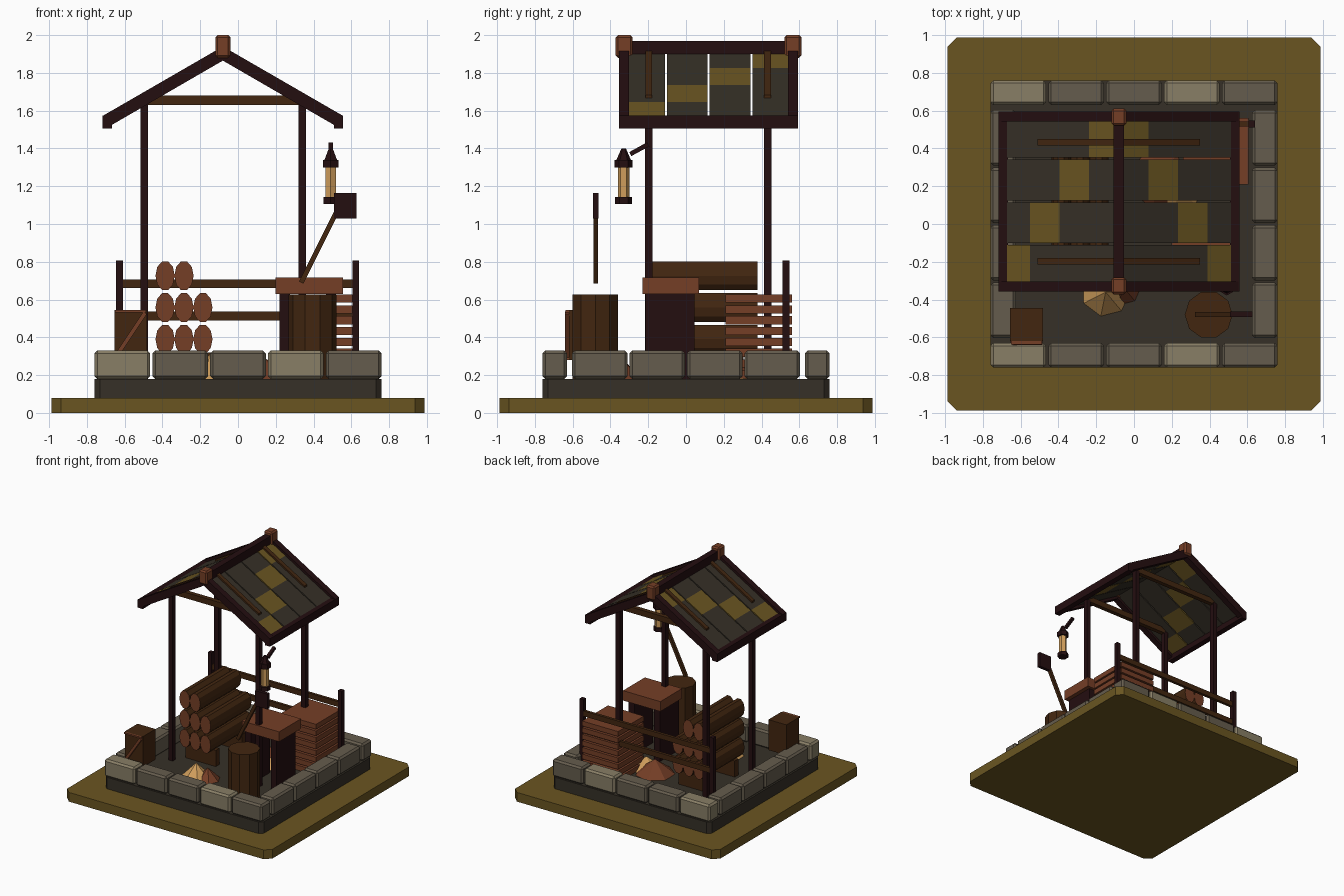
import bpy, bmesh, math
from mathutils import Vector, Matrix

if "Cube" in bpy.data.objects:
    bpy.data.objects.remove(bpy.data.objects["Cube"])


def material(name, r, g, b):
    m = bpy.data.materials.new(name)
    lin = [((c / 255 + 0.055) / 1.055) ** 2.4 for c in (r, g, b)]
    m.diffuse_color = (*lin, 1)
    m.use_nodes = True
    m.node_tree.nodes["Principled BSDF"].inputs["Base Color"].default_value = m.diffuse_color
    return m


OLIVE = material("olive moss", 106, 85, 33)
DARK = material("dark slate", 54, 48, 39)
STONE = material("grey stone", 101, 92, 77)
PALE = material("pale stone", 136, 126, 102)
BLACKWOOD = material("dark maroon timber", 36, 14, 16)
BROWN = material("brown wood", 66, 38, 16)
RED = material("red brown wood", 117, 62, 38)
AMBER = material("amber", 208, 158, 92)


def finish(name, bm, *mats):
    bmesh.ops.recalc_face_normals(bm, faces=bm.faces[:])
    me = bpy.data.meshes.new(name)
    bm.to_mesh(me)
    bm.free()
    for m in mats:
        me.materials.append(m)
    ob = bpy.data.objects.new(name, me)
    bpy.context.collection.objects.link(ob)
    return ob


def box(name, x, y, z, mat, bevel=0):
    """Box from (min, max) ranges."""
    bm = bmesh.new()
    size = [r[1] - r[0] for r in (x, y, z)]
    mid = [(r[0] + r[1]) / 2 for r in (x, y, z)]
    bmesh.ops.create_cube(bm, size=1, matrix=Matrix.Translation(mid) @ Matrix.Diagonal((*size, 1)))
    if bevel:
        bmesh.ops.bevel(bm, geom=bm.edges[:], offset=bevel, segments=1, affect='EDGES')
    return finish(name, bm, mat)


def prism(name, pts, a, b, mat, axis='y'):
    """Extrude a profile (x,z along y, or x,y along z)."""
    bm = bmesh.new()
    at = (lambda p, t: (p[0], t, p[1])) if axis == 'y' else (lambda p, t: (p[0], p[1], t))
    face = bm.faces.new([bm.verts.new(at(p, a)) for p in pts])
    new = bmesh.ops.extrude_face_region(bm, geom=[face])['geom']
    shift = Vector(at((0, 0), b - a))
    bmesh.ops.translate(bm, vec=shift, verts=[v for v in new if isinstance(v, bmesh.types.BMVert)])
    return finish(name, bm, mat)


def bar(name, p, q, w, h, mat):
    """Square bar between two points."""
    p, q = Vector(p), Vector(q)
    bm = bmesh.new()
    rot = (q - p).to_track_quat('Z', 'Y').to_matrix().to_4x4()
    bmesh.ops.create_cube(bm, size=1, matrix=Matrix.Translation((p + q) / 2) @ rot
                          @ Matrix.Diagonal((w, h, (q - p).length, 1)))
    return finish(name, bm, mat)


def cone(name, x, y, z, r0, r1, n, mat, turn=0):
    """Vertical n-sided cone or cylinder."""
    bm = bmesh.new()
    bmesh.ops.create_cone(bm, cap_ends=True, segments=n, radius1=r0, radius2=r1, depth=z[1] - z[0],
                          matrix=Matrix.Translation((x, y, (z[0] + z[1]) / 2)) @ Matrix.Rotation(turn, 4, 'Z'))
    return finish(name, bm, mat)


def octagon(r, c):
    return [(r - c, -r), (r, c - r), (r, r - c), (r - c, r), (c - r, r), (-r, r - c), (-r, c - r), (c - r, -r)]


# ground plate and stone foundation
prism("ground_plate", octagon(0.987, 0.05), 0, 0.08, OLIVE, 'z')
prism("foundation", octagon(0.76, 0.03), 0.08, 0.18, DARK, 'z')

# ring of kerb stones
for side, s in (("front", -1), ("back", 1)):
    y = sorted((s * 0.63, s * 0.76))
    for i in range(5):
        x = -0.612 + i * 0.306
        box(f"{side}_stone_{i}", (x - 0.147, x + 0.147), y, (0.18, 0.33),
            PALE if i in (0, 3) else STONE, 0.015)
for side, s in (("left", -1), ("right", 1)):
    x = sorted((s * 0.625, s * 0.76))
    for i in range(4):
        y = -0.456 + i * 0.304
        box(f"{side}_stone_{i}", x, (y - 0.147, y + 0.147), (0.18, 0.33), STONE, 0.015)

# shelter posts and tie beams
CX = -0.08
for y in (-0.197, 0.432):
    for x in (-0.497, 0.34):
        box("shelter_post", (x - 0.02, x + 0.02), (y - 0.02, y + 0.02), (0.18, 1.645), BLACKWOOD)
    box("tie_beam", (-0.49, 0.33), (y - 0.019, y + 0.019), (1.63, 1.68), BROWN)

# roof frame
T = math.tan(math.radians(30))
for y in (-0.356, 0.541):
    half = [(0.637, 1.572), (0.637, 1.505), (0.622, 1.505)]
    chevron = [(CX, 1.94)] + [(CX + d, z) for d, z in half] + [(CX, 1.865)] \
        + [(CX - d, z) for d, z in reversed(half)]
    prism("gable_board", chevron, y, y + 0.053, BLACKWOOD)
for s in (-1, 1):
    box("eave_beam", sorted((CX + s * 0.587, CX + s * 0.637)), (-0.356, 0.594), (1.505, 1.574), BLACKWOOD)
box("ridge_beam", (CX - 0.028, CX + 0.028), (-0.32, 0.56), (1.90, 1.97), BLACKWOOD)
for y in (-0.327, 0.566):
    box("ridge_block", (CX - 0.04, CX + 0.04), (y - 0.045, y + 0.045), (1.88, 2.0), RED, 0.012)

# roof tiles in four strips, with a diagonal run of mossy ones, and rafters
cuts = [0, 0.157, 0.314, 0.47, 0.6]


def slope(s, d0, d1, top, thick):
    a, b = top - d0 * T, top - d1 * T
    return [(CX + s * d0, a), (CX + s * d1, b), (CX + s * d1, b - thick), (CX + s * d0, a - thick)]


for s in (-1, 1):
    for i in range(4):
        y = -0.332 + i * 0.226
        for k in range(4):
            prism("roof_tile", slope(s, cuts[k], cuts[k + 1], 1.916, 0.025), y + 0.005, y + 0.221,
                  OLIVE if k == 3 - i else DARK)
    for y in (-0.197, 0.432):
        prism("rafter", slope(s, 0.0, 0.43, 1.932, 0.035), y - 0.018, y + 0.018, BROWN)

# back fence
for x in (-0.628, 0.623):
    box("fence_post", (x - 0.018, x + 0.018), (0.51, 0.547), (0.18, 0.807), BLACKWOOD)
for z in (0.49, 0.66):
    box("fence_rail", (-0.62, 0.615), (0.516, 0.541), (z, z + 0.046), BROWN)

# log pile: brown bark, red-brown cut ends
for row, count in ((0, 3), (1, 3), (2, 2)):
    for c in range(count):
        bm = bmesh.new()
        bmesh.ops.create_cone(bm, cap_ends=True, segments=10, radius1=1, radius2=1, depth=0.56,
                              matrix=Matrix.Translation((-0.386 + c * 0.1, 0.098, 0.39 + row * 0.168))
                              @ Matrix.Diagonal((0.051, 1, 0.08, 1)) @ Matrix.Rotation(math.pi / 2, 4, 'X')
                              @ Matrix.Rotation(math.pi / 10, 4, 'Z'))
        for f in bm.faces:
            f.material_index = 1 if len(f.verts) > 4 else 0
        finish("log", bm, BROWN, RED)
for y in (-0.08, 0.28):
    box("log_bearer", (-0.43, -0.14), (y - 0.025, y + 0.025), (0.18, 0.32), BROWN)

# stack of planks
for i in range(8):
    z = 0.182 + i * 0.0574
    box("stacked_plank", (0.26, 0.605), (0.208, 0.562), (z, z + 0.043), RED)

# work bench
box("bench_top", (0.198, 0.557), (-0.23, 0.07), (0.63, 0.716), RED)
for x in (0.219, 0.465):
    box("bench_side", (x, x + 0.055), (-0.214, 0.045), (0.18, 0.63), BLACKWOOD)

# chopping stump and axe
cone("stump", 0.395, -0.48, (0.18, 0.626), 0.127, 0.127, 10, BROWN, math.pi / 10)
bar("axe_handle", (0.335, -0.478, 0.69), (0.535, -0.478, 1.09), 0.026, 0.026, BROWN)
box("axe_head", (0.508, 0.628), (-0.492, -0.464), (1.03, 1.163), BLACKWOOD)

# heaps of wood shavings
for x, y, r, h, m in ((-0.15, -0.36, 0.13, 0.13, AMBER), (-0.06, -0.33, 0.10, 0.10, RED),
                      (0.13, 0.24, 0.16, 0.12, RED), (0.24, 0.20, 0.13, 0.10, AMBER)):
    cone("shavings_heap", x, y, (0.18, 0.18 + h), r, 0, 7, m, 0.25)

# small crate with braced front
box("crate", (-0.655, -0.482), (-0.62, -0.445), (0.28, 0.545), BROWN)
bar("crate_brace", (-0.645, -0.63, 0.30), (-0.492, -0.63, 0.53), 0.022, 0.022, RED)
for z in (0.28, 0.532):
    box("crate_trim", (-0.65, -0.487), (-0.638, -0.62), (z, z + 0.013), RED)

# hanging lantern
LX, LY = 0.491, -0.33
cone("lantern_base", LX, LY, (1.107, 1.142), 0.045, 0.045, 6, BLACKWOOD)
cone("lantern_glass", LX, LY, (1.142, 1.30), 0.031, 0.031, 6, AMBER)
cone("lantern_cap", LX, LY, (1.30, 1.34), 0.048, 0.048, 6, BLACKWOOD)
cone("lantern_peak", LX, LY, (1.34, 1.40), 0.038, 0.012, 6, BLACKWOOD)
bar("lantern_arm", (LX, -0.295, 1.37), (LX, -0.2, 1.422), 0.024, 0.024, BLACKWOOD)
